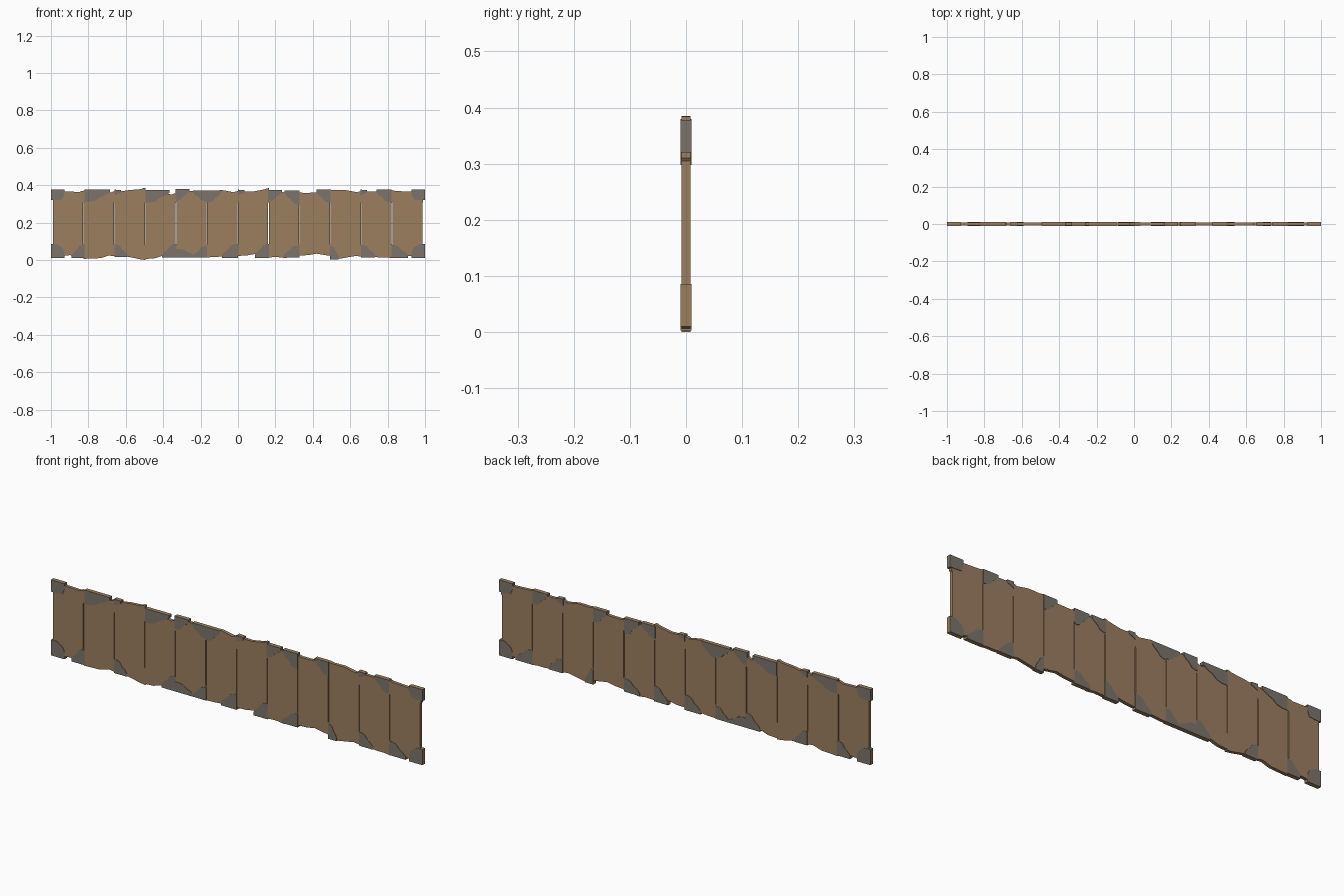
import bpy, bmesh


def material(name, rgb):
    m = bpy.data.materials.new(name)
    m.diffuse_color = (*rgb, 1)
    return m


WOOD = material("brown wood", (0.335, 0.212, 0.118))
IRON = material("grey iron", (0.202, 0.175, 0.147))


def prism(name, outline, half, mats, rule=None):
    """Extrude an x/z outline through y, from -half to +half."""
    bm = bmesh.new()
    face = bm.faces.new([bm.verts.new((x, -half, z)) for x, z in outline])
    ext = bmesh.ops.extrude_face_region(bm, geom=[face])
    for v in ext["geom"]:
        if isinstance(v, bmesh.types.BMVert):
            v.co.y = half
    bmesh.ops.recalc_face_normals(bm, faces=bm.faces)
    if rule:
        for f in bm.faces:
            f.material_index = rule(f)
    me = bpy.data.meshes.new(name)
    bm.to_mesh(me)
    bm.free()
    for m in mats:
        me.materials.append(m)
    ob = bpy.data.objects.new(name, me)
    bpy.context.collection.objects.link(ob)
    return ob


# Planks: bottom (left, middle, right) and top (left, middle, right), in mm
STEP = 0.165
PLANKS = [
    (18, 26, 16, 372, 366, 370), (6, 10, 20, 372, 374, 366),
    (20, 14, 0, 368, 374, 385), (6, 22, 32, 370, 358, 356),
    (28, 22, 16, 374, 368, 372), (14, 20, 18, 372, 374, 368),
    (22, 32, 20, 370, 366, 384), (14, 10, 20, 374, 362, 360),
    (24, 34, 22, 362, 360, 370), (4, 14, 18, 376, 374, 368),
    (20, 14, 10, 370, 366, 374), (16, 22, 18, 372, 366, 370),
]
for i, row in enumerate(PLANKS):
    b0, b1, b2, t0, t1, t2 = [v / 1000 for v in row]
    x0 = -0.99 + i * STEP
    x1 = x0 + STEP
    g = 0.0035          # half of the gap between neighbours
    prism("plank_%02d" % (i + 1), [
        (x0, b0), (x0 + 0.045, b0 + 0.002), (x0 + 0.09, b1),
        (x1 - 0.03, b2 + 0.004), (x1, b2),
        (x1, 0.08), (x1 - g, 0.085), (x1 - g, 0.305), (x1, 0.31),
        (x1, t2), (x1 - 0.012, t2 - 0.001), (x1 - 0.022, t2 - 0.006),
        (x0 + 0.08, t1), (x0 + 0.02, t0 - 0.003), (x0, t0)],
        0.008, [WOOD])


# Iron corner plates; cut edges below and on top are wood coloured
def plate_rule(f):
    if abs(f.normal.y) > 0.5:
        return 0
    return 1 if f.normal.z > 0.5 or f.calc_center_median().z < 0.2 else 0


def plate(name, x, direction, width, inner, outer):
    """Rounded corner plate at x; outer is the rim height, inner the far one."""
    h = inner - outer
    shape = [(0, 0), (1, 0), (1, 0.22), (0.82, 0.45), (0.6, 0.62),
             (0.42, 0.9), (0.2, 1), (0, 1)]
    prism(name, [(x + direction * width * u, outer + h * v) for u, v in shape],
          0.01, [IRON, WOOD], plate_rule)


TOP = [(-0.82, 1, 0.135, 0.31, 0.376), (-0.495, 1, 0.13, 0.308, 0.374),
       (-0.335, 1, 0.075, 0.318, 0.38), (-0.165, 1, 0.075, 0.308, 0.372),
       (-0.165, -1, 0.075, 0.315, 0.372), (0.16, 1, 0.075, 0.315, 0.375),
       (0.328, -1, 0.08, 0.298, 0.372), (0.495, -1, 0.075, 0.308, 0.376),
       (0.82, -1, 0.08, 0.31, 0.376)]
BOTTOM = [(-0.82, -1, 0.07, 0.082, 0.01), (-0.66, 1, 0.068, 0.082, 0.015),
          (-0.33, -1, 0.075, 0.085, 0.013), (-0.33, 1, 0.1, 0.06, 0.013),
          (-0.165, -1, 0.07, 0.075, 0.013), (0.0, -1, 0.085, 0.085, 0.012),
          (0.165, -1, 0.075, 0.085, 0.01), (0.328, -1, 0.085, 0.078, 0.014),
          (0.493, 1, 0.045, 0.075, 0.003), (0.658, 1, 0.075, 0.08, 0.014),
          (0.82, 1, 0.09, 0.08, 0.012)]
for i, p in enumerate(TOP):
    plate("top_plate_%d" % (i + 1), *p)
for i, p in enumerate(BOTTOM):
    plate("bottom_plate_%d" % (i + 1), *p)

# Squarer plates on the four outer corners
for s in (-1, 1):
    side = "left" if s < 0 else "right"
    for end, z0, z1, k in (("top", 0.378, 0.32, 1), ("bottom", 0.01, 0.086, 0)):
        h = z1 - z0
        shape = [(0, 0), (1, 0), (1, 0.45), (0.85, 0.75 if k == 0 else 0.95),
                 (0.4, 1), (0, 1)]
        prism("%s_%s_corner" % (side, end),
              [(s * (1 - 0.072 * u), z0 + h * v) for u, v in shape],
              0.01, [IRON, WOOD], plate_rule)

# Small raised lips over the joints that carry no top plate
for i, x in enumerate((-0.66, 0.0, 0.655)):
    prism("joint_lip_%d" % (i + 1),
          [(x, 0.345), (x + 0.035, 0.36), (x + 0.035, 0.374), (x, 0.376)],
          0.01, [IRON, WOOD], plate_rule)
